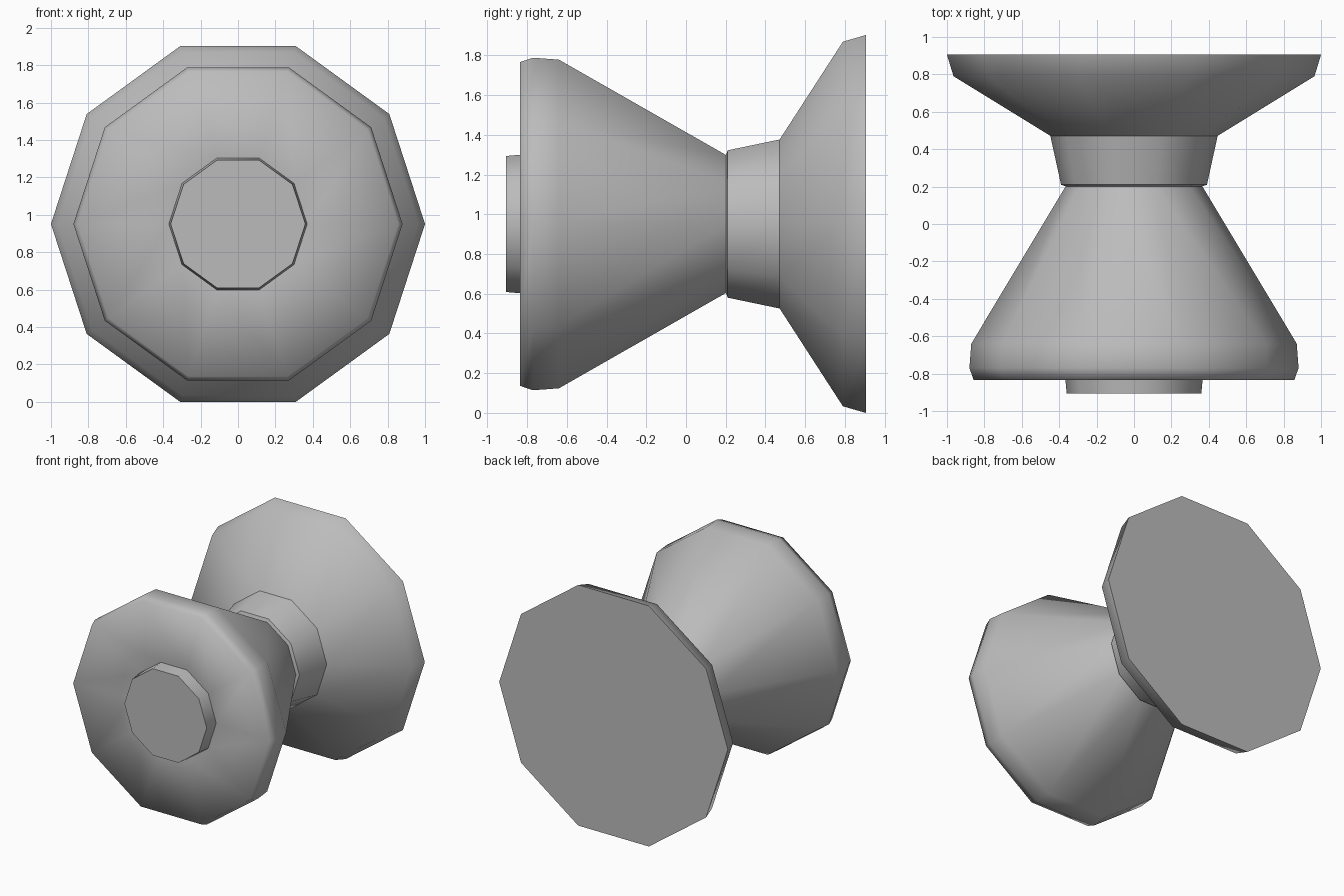
import bpy
import bmesh
from math import cos, sin, pi

cube = bpy.data.objects.get("Cube")
if cube:
    bpy.data.objects.remove(cube, do_unlink=True)

SIDES = 10
AXIS_Z = sin(2 * pi / 5)  # decagon rests on its lower flat side

metal = bpy.data.materials.new("grey_metal")
metal.use_nodes = True
colour = (0.5, 0.5, 0.5, 1)
metal.diffuse_color = colour
metal.node_tree.nodes["Principled BSDF"].inputs["Base Color"].default_value = colour


def lathe(name, profile, cap=None):
    """Turn (y, radius) points around the y axis; cap is the profile index to close."""
    bm = bmesh.new()
    rings = []
    for y, r in profile:
        angles = [2 * pi * i / SIDES for i in range(SIDES)]
        rings.append([bm.verts.new((r * cos(a), y, r * sin(a))) for a in angles])
    for a, b in zip(rings, rings[1:]):
        for i in range(SIDES):
            j = (i + 1) % SIDES
            bm.faces.new((a[i], a[j], b[j], b[i]))
    for f in bm.faces:
        f.smooth = True
    if cap is not None:
        # Flat end with a crisp border
        ring = rings[cap]
        end = bm.faces.new(ring if cap == 0 else ring[::-1])
        if (end.normal.y if end.normal.length else 0) == 0:
            end.normal_update()
        outward = -1 if cap == 0 else 1
        if end.normal.y * outward < 0:
            end.normal_flip()
        for e in end.edges:
            e.smooth = False
    # Walls face away from the axis, the dished front faces forward
    bm.normal_update()
    for f in bm.faces:
        if len(f.verts) == 4:
            c, n = f.calc_center_median(), f.normal
            dished = abs(n.y) > 0.98
            if (n.y > 0) if dished else (n.x * c.x + n.z * c.z < 0):
                f.normal_flip()
    mesh = bpy.data.meshes.new(name)
    bm.to_mesh(mesh)
    bm.free()
    mesh.materials.append(metal)
    obj = bpy.data.objects.new(name, mesh)
    obj.location.z = AXIS_Z
    bpy.context.collection.objects.link(obj)
    return obj


# Central button on the front
lathe("front_button", [(-0.905, 0.36), (-0.80, 0.37)], cap=0)

# Flared grip with a rounded rim and slightly dished front
lathe("knob_grip", [(-0.80, 0.365), (-0.835, 0.857), (-0.77, 0.88),
                    (-0.64, 0.87), (0.21, 0.36)])

# Collar between grip and plate, with its small front lip
lathe("collar_lip", [(0.20, 0.362), (0.21, 0.39)])
lathe("collar", [(0.21, 0.39), (0.47, 0.447)])

# Wide backing plate with a flat back
lathe("back_plate", [(0.47, 0.445), (0.79, 0.965), (0.905, 1.0)], cap=2)
